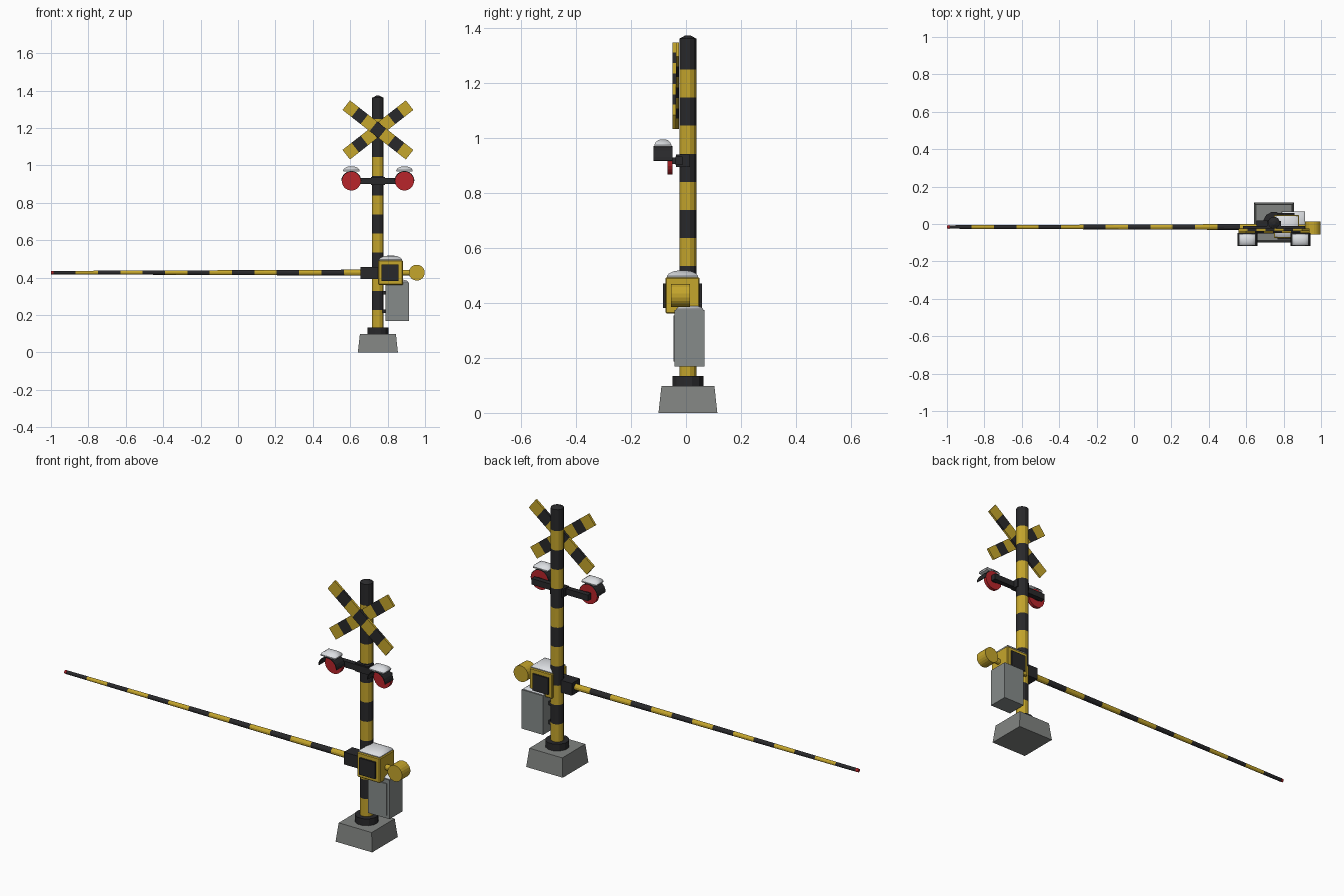
import bpy, bmesh, math
from mathutils import Matrix, Vector

cube = bpy.data.objects.get("Cube")
if cube:
    bpy.data.objects.remove(cube, do_unlink=True)


def material(name, r, g, b):
    m = bpy.data.materials.new(name)
    m.use_nodes = True
    m.diffuse_color = (r, g, b, 1)
    m.node_tree.nodes["Principled BSDF"].inputs["Base Color"].default_value = (r, g, b, 1)
    return m


YELLOW = material("warning yellow", 0.56, 0.38, 0.025)
BLACK = material("soft black", 0.022, 0.022, 0.024)
RED = material("signal red", 0.48, 0.018, 0.024)
CONCRETE = material("concrete grey", 0.22, 0.23, 0.22)
STEEL = material("cabinet grey", 0.24, 0.26, 0.255)
SNOW = material("snow white", 0.72, 0.74, 0.77)


def finish(name, bm, mats):
    bmesh.ops.recalc_face_normals(bm, faces=bm.faces[:])
    mesh = bpy.data.meshes.new(name)
    bm.to_mesh(mesh)
    bm.free()
    obj = bpy.data.objects.new(name, mesh)
    for m in mats:
        mesh.materials.append(m)
    bpy.context.collection.objects.link(obj)
    return obj


def ngon(n, r):
    return [(r * math.cos(math.tau * (i + 0.5) / n), r * math.sin(math.tau * (i + 0.5) / n))
            for i in range(n)]


def rect(hx, hy):
    return [(-hx, -hy), (hx, -hy), (hx, hy), (-hx, hy)]


def loft(name, section, stations, loc, mats, axis="Z", tilt=0):
    """Sweep a section through (distance, scale) stations; materials alternate per band."""
    turn = {"Z": Matrix.Identity(4), "X": Matrix.Rotation(math.pi / 2, 4, "Y"),
            "Y": Matrix.Rotation(-math.pi / 2, 4, "X")}[axis]
    place = Matrix.Translation(loc) @ Matrix.Rotation(tilt, 4, "Y") @ turn
    bm = bmesh.new()
    rings = [[bm.verts.new(place @ Vector((x * s, y * s, t))) for x, y in section]
             for t, s in stations]
    n = len(section)
    for band, (a, b) in enumerate(zip(rings, rings[1:])):
        for i in range(n):
            f = bm.faces.new((a[i], a[(i + 1) % n], b[(i + 1) % n], b[i]))
            f.material_index = band % len(mats)
    bm.faces.new(rings[0][::-1]).material_index = 0
    bm.faces.new(rings[-1]).material_index = (len(rings) - 2) % len(mats)
    return finish(name, bm, mats)


def box(name, lo, hi, mat, bevel=0):
    c = [(a + b) / 2 for a, b in zip(lo, hi)]
    h = [(b - a) / 2 for a, b in zip(lo, hi)]
    obj = loft(name, rect(h[0], h[1]), [(-h[2], 1), (h[2], 1)], c, [mat])
    if bevel:
        mod = obj.modifiers.new("soft edges", "BEVEL")
        mod.width, mod.segments = bevel, 1
    return obj


def snow_cap(name, hx, hy, height, loc):
    steps = [(0, 0.97), (0.25, 1), (0.6, 0.86), (0.88, 0.58), (1, 0.25)]
    obj = loft(name, rect(hx, hy), [(t * height, s) for t, s in steps], loc, [SNOW])
    for p in obj.data.polygons:
        p.use_smooth = p.normal.z > 0.2


PX, PY = 0.748, 0.007

# Foundation and collar
loft("concrete_base", rect(0.107, 0.107), [(0, 1), (0.098, 0.9)], (PX, PY, 0), [CONCRETE])
loft("pole_collar", ngon(12, 0.058), [(0.097, 1), (0.134, 1)], (PX, PY, 0), [BLACK])

# Striped pole with a shallow pointed cap
stripe = 0.1022
levels = [0.125] + [0.227 + stripe * i for i in range(11)] + [1.362]
loft("striped_pole", ngon(12, 0.032), [(z, 1) for z in levels], (PX, PY, 0), [YELLOW, BLACK])
loft("pole_cap", ngon(12, 0.032), [(1.361, 1), (1.373, 0.3)], (PX, PY, 0), [BLACK])

# Crossed warning boards
board = 0.43
for name, side, y in (("cross_board_front", -1, -0.043), ("cross_board_rear", 1, -0.031)):
    cuts = [(-board / 2 + board * i / 7, 1) for i in range(8)]
    loft(name, rect(0.0325, 0.006), cuts, (PX, y, 1.19), [YELLOW, BLACK],
         tilt=side * math.radians(52))

# Twin lamps on a cross arm
LZ = 0.917
box("lamp_cross_arm", (PX - 0.165, -0.039, LZ - 0.016), (PX + 0.165, -0.012, LZ + 0.016), BLACK)
box("lamp_arm_clamp", (PX - 0.038, -0.036, LZ - 0.022), (PX + 0.038, 0.015, LZ + 0.022), BLACK)
for label, x in (("right", PX - 0.142), ("left", PX + 0.142)):
    loft("lamp_disc_" + label, ngon(24, 0.051), [(-0.067, 1), (-0.049, 1)], (x, 0, LZ), [RED], "Y")
    box("lamp_mount_" + label, (x - 0.012, -0.05, LZ - 0.012), (x + 0.012, -0.03, LZ + 0.012), BLACK)
    # Half-round hood over the lamp
    bm = bmesh.new()
    arc = [math.pi * i / 12 for i in range(13)]
    rows = [[bm.verts.new((x + 0.0515 * math.cos(a), y, LZ + 0.0515 * math.sin(a))) for a in arc]
            for y in (-0.118, -0.049)]
    for i in range(12):
        bm.faces.new((rows[0][i], rows[0][i + 1], rows[1][i + 1], rows[1][i]))
    hood = finish("lamp_hood_" + label, bm, [BLACK])
    mod = hood.modifiers.new("thickness", "SOLIDIFY")
    mod.thickness, mod.offset = 0.004, 0
    snow_cap("lamp_snow_" + label, 0.044, 0.031, 0.027, (x, -0.084, 0.968))

# Barrier arm, striped and tapered, with a red tip
arm_stripe = 0.1195
arm = [(0.012 + arm_stripe * i, 0.0095 + 0.0005 * i) for i in range(15)]
loft("barrier_arm", ngon(12, 1), arm, (-1, -0.016, 0.427), [BLACK, YELLOW], "X")
loft("barrier_tip", ngon(12, 0.01), [(0, 0.9), (0.013, 1)], (-1, -0.016, 0.427), [RED], "X")
box("arm_bracket", (0.655, -0.05, 0.393), (0.755, 0.018, 0.458), BLACK)

# Drive housing with dark panels front and back
box("drive_housing", (0.749, -0.075, 0.362), (0.882, 0.049, 0.493), YELLOW, 0.004)
for name, y in (("front_panel", -0.084), ("back_panel", 0.048)):
    box(name, (0.768, y, 0.382), (0.859, y + 0.0095, 0.47), BLACK)
snow_cap("housing_snow", 0.062, 0.057, 0.027, (0.816, -0.013, 0.491))

# Counterweight on a short stub
loft("counterweight_stub", ngon(12, 0.015), [(0.87, 1), (0.95, 1)], (0, -0.018, 0.427), [YELLOW], "X")
loft("counterweight", ngon(20, 0.0425), [(-0.055, 1), (0.014, 1)], (0.956, 0, 0.427), [YELLOW], "Y")

# Equipment cabinet hung beside the pole
box("cabinet", (0.789, -0.041, 0.169), (0.915, 0.067, 0.375), STEEL)
box("cabinet_door", (0.803, -0.046, 0.187), (0.901, -0.04, 0.354), STEEL)
snow_cap("cabinet_snow", 0.059, 0.05, 0.018, (0.852, 0.013, 0.373))
for name, z in (("cabinet_bracket_upper", 0.32), ("cabinet_bracket_lower", 0.22)):
    box(name, (0.76, -0.01, z - 0.009), (0.795, 0.024, z + 0.009), BLACK)
